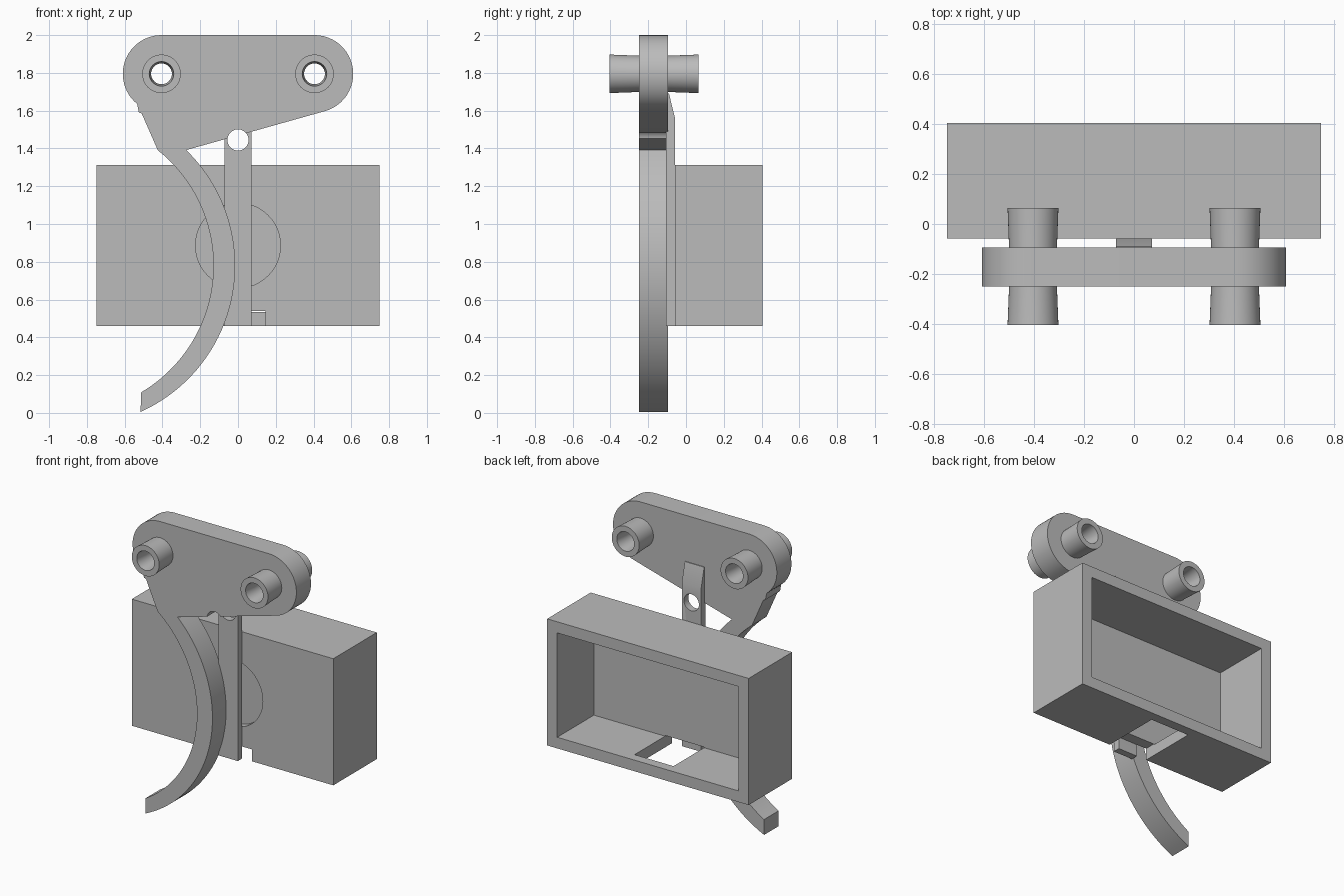
import bpy
import bmesh
from math import sin, cos, pi, radians

cube = bpy.data.objects.get("Cube")
if cube:
    bpy.data.objects.remove(cube, do_unlink=True)

grey = bpy.data.materials.new("plain grey")
grey.use_nodes = True
colour = (0.5, 0.5, 0.5, 1)
grey.diffuse_color = colour
grey.node_tree.nodes["Principled BSDF"].inputs["Base Color"].default_value = colour


def finish(name, bm):
    bmesh.ops.recalc_face_normals(bm, faces=bm.faces)
    mesh = bpy.data.meshes.new(name)
    bm.to_mesh(mesh)
    bm.free()
    mesh.materials.append(grey)
    ob = bpy.data.objects.new(name, mesh)
    bpy.context.collection.objects.link(ob)
    return ob


def prism(name, outline, lo, hi, axis="y"):
    """Extrude a 2D outline along y (x, z points) or along x (y, z points)."""
    bm = bmesh.new()
    place = (lambda a, b, d: (a, d, b)) if axis == "y" else (lambda a, b, d: (d, a, b))
    face = bm.faces.new([bm.verts.new(place(a, b, lo)) for a, b in outline])
    new = bmesh.ops.extrude_face_region(bm, geom=[face])["geom"]
    shift = place(0, 0, hi - lo)
    bmesh.ops.translate(bm, vec=shift, verts=[v for v in new if isinstance(v, bmesh.types.BMVert)])
    return finish(name, bm)


def arc(cx, cz, r, start, end, steps):
    angles = [radians(start + (end - start) * i / steps) for i in range(steps + 1)]
    return [(cx + r * cos(a), cz + r * sin(a)) for a in angles]


def block(name, x0, x1, y0, y1, z0, z1):
    return prism(name, [(x0, z0), (x1, z0), (x1, z1), (x0, z1)], y0, y1)


def rod(name, x, z, r, y0, y1):
    return prism(name, arc(x, z, r, 0, 360, 48)[:-1], y0, y1)


def tube(name, x, z, profile, steps=48):
    """Revolve a closed (radius, y) profile about an axis along y."""
    bm = bmesh.new()
    rings = []
    for i in range(steps):
        a = 2 * pi * i / steps
        rings.append([bm.verts.new((x + r * cos(a), y, z + r * sin(a))) for r, y in profile])
    n = len(profile)
    for i in range(steps):
        p, q = rings[i], rings[(i + 1) % steps]
        for j in range(n):
            k = (j + 1) % n
            bm.faces.new((p[j], p[k], q[k], q[j]))
    return finish(name, bm)


def cut(ob, cutters):
    bpy.context.view_layer.objects.active = ob
    for cutter in cutters:
        cutter.hide_render = True
        mod = ob.modifiers.new("cut", "BOOLEAN")
        mod.operation = "DIFFERENCE"
        mod.solver = "EXACT"
        mod.object = cutter
        bpy.ops.object.modifier_apply(modifier=mod.name)
        bpy.data.objects.remove(cutter, do_unlink=True)


def smooth(ob):
    bpy.ops.object.select_all(action="DESELECT")
    ob.select_set(True)
    bpy.context.view_layer.objects.active = ob
    bpy.ops.object.shade_smooth_by_angle(angle=radians(30))


BOSS_X, BOSS_Z = 0.405, 1.795
HOLE_Z = 1.445

# Rounded pivot plate with the curved lever hanging from it
outline = arc(BOSS_X, BOSS_Z, 0.205, -75, 90, 24)
outline += arc(-BOSS_X, BOSS_Z, 0.205, 90, 231, 24)
outline += [(-0.525, 1.59), (-0.51, 1.585)]
outline += arc(-0.91, 0.78, 0.78, 51.5, -59.5, 40)
outline += arc(-0.865, 0.78, 0.85, -65.7, 46, 40)
plate = prism("pivot_plate_and_lever", outline, -0.25, -0.095)
cut(plate, [rod("cutter", s * BOSS_X, BOSS_Z, 0.08, -0.5, 0.2) for s in (-1, 1)]
    + [rod("cutter", 0, HOLE_Z, 0.056, -0.5, 0.2)])
smooth(plate)

# Hollow bosses through the plate, flared at their ends
profile = [(0.102, -0.405), (0.096, -0.25), (0.096, -0.095), (0.102, 0.065),
           (0.065, 0.065), (0.055, -0.02), (0.055, -0.32), (0.065, -0.405)]
for side, s in (("left", 1), ("right", -1)):
    smooth(tube("boss_" + side, s * BOSS_X, BOSS_Z, profile))

# Strap joining plate and housing, tapered at the top
strap = prism("strap", [(-0.105, 0.46), (-0.058, 0.46), (-0.058, 1.56), (-0.09, 1.69), (-0.105, 1.69)],
              -0.072, 0.072, axis="x")
cut(strap, [rod("cutter", 0, HOLE_Z, 0.056, -0.5, 0.2)])
smooth(strap)

# Open-backed housing with round recess in front and a slot in its floor
housing = block("housing", -0.75, 0.75, -0.058, 0.405, 0.46, 1.312)
cut(housing, [
    block("cutter", -0.675, 0.675, 0.015, 0.6, 0.535, 1.237),
    block("cutter", -0.145, 0.145, -0.2, 0.34, 0.3, 0.54),
    rod("cutter", 0, 0.886, 0.225, -0.2, -0.01),
])
smooth(housing)
